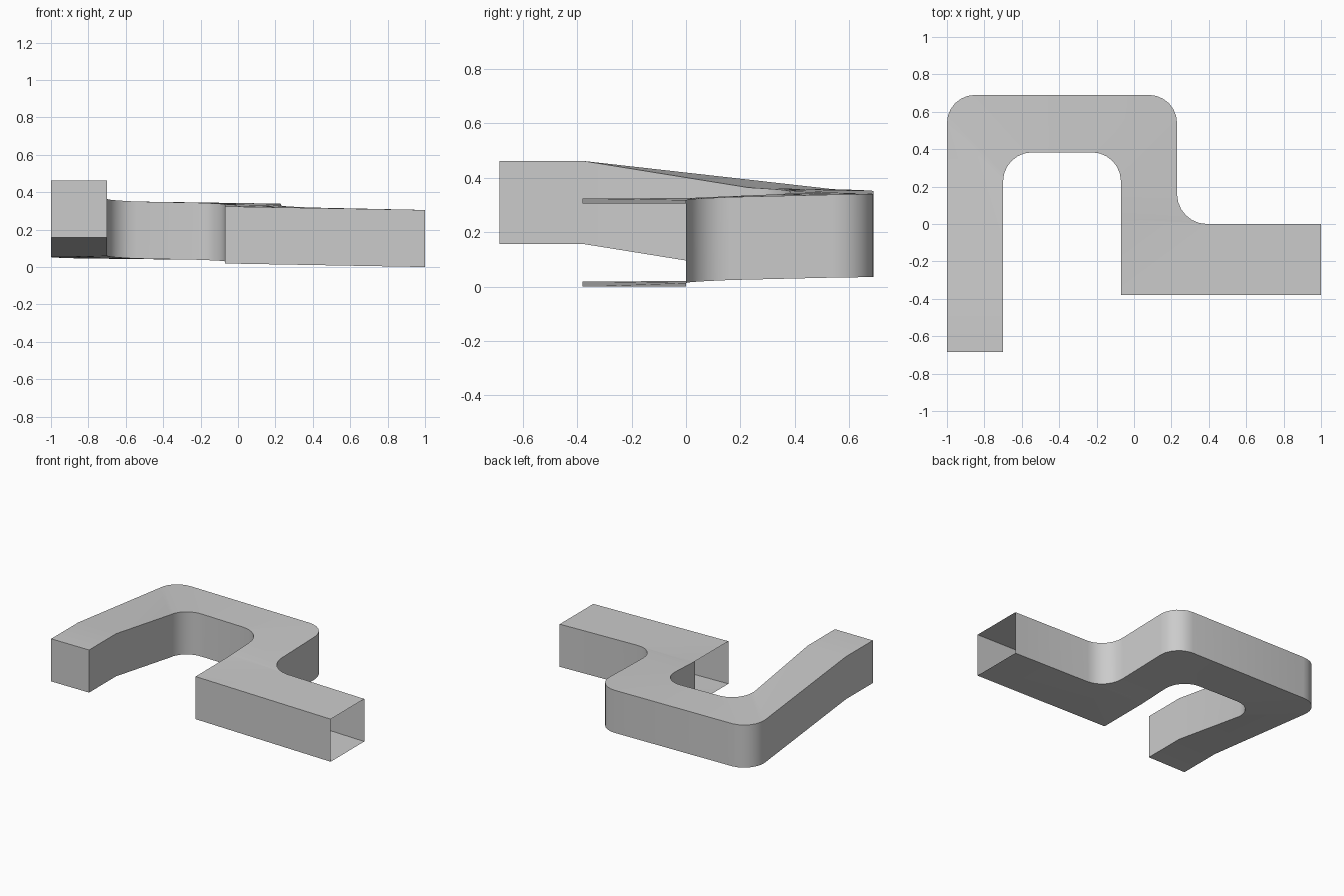
import bpy, bmesh
from math import sin, cos, radians

if "Cube" in bpy.data.objects:
    bpy.data.objects.remove(bpy.data.objects["Cube"])

H = 0.305          # duct height
N = 6              # segments per bend


def arc(cx, cy, r, a0, a1):
    """Points of a bend from angle a0 to a1 (degrees)."""
    return [(cx + r * cos(radians(a0 + (a1 - a0) * i / N)),
             cy + r * sin(radians(a0 + (a1 - a0) * i / N))) for i in range(N + 1)]


def bend(outer, inner, zo, zi):
    """Stations of a bend; zo and zi are (start, end) floor heights."""
    return [((*o, zo[0] + (zo[1] - zo[0]) * i / N), (*n, zi[0] + (zi[1] - zi[0]) * i / N))
            for i, (o, n) in enumerate(zip(outer, inner))]


# Raised leg: (outer, inner) floor points along the duct
st = [((-1, -.685, .157), (-.7, -.685, .157)),
      ((-1, -.38, .157), (-.7, -.38, .157))]
# Two bends of the U
st += bend(arc(-.85, .54, .15, 180, 90), arc(-.545, .228, .155, 180, 90), (.053, .046), (.059, .045))
st += bend(arc(.08, .54, .15, 90, 0), arc(-.225, .228, .155, 90, 0), (.036, .033), (.039, .030))
# Concave bend into the cross duct
st += bend(arc(.39, .16, .16, 180, 270), [(-.07, .16 - .16 * i / N) for i in range(N + 1)],
           (.024, .013), (.027, .020))
# Cross duct; its inner end stays open
gap = len(st) - 1
st += [((.39, 0, .013), (-.07, -.38, .019)),
       ((1, 0, 0), (1, -.38, 0))]

bm = bmesh.new()
rings = []
for o, n in st:
    rings.append([bm.verts.new(p) for p in
                  (o, n, (n[0], n[1], n[2] + H), (o[0], o[1], o[2] + H))])
for i, (a, b) in enumerate(zip(rings, rings[1:])):
    for k in range(4):
        if i == gap and k in (1, 3):      # open inner end
            continue
        m = (k + 1) % 4
        bm.faces.new((a[k], a[m], b[m], b[k]))
bm.faces.new(rings[0])                    # closed end of the raised leg
bmesh.ops.remove_doubles(bm, verts=bm.verts, dist=1e-5)
bmesh.ops.recalc_face_normals(bm, faces=bm.faces)

me = bpy.data.meshes.new("duct")
bm.to_mesh(me)
bm.free()
duct = bpy.data.objects.new("duct", me)
bpy.context.collection.objects.link(duct)
bpy.context.view_layer.objects.active = duct
duct.select_set(True)
bpy.ops.object.shade_smooth_by_angle(angle=radians(30))
